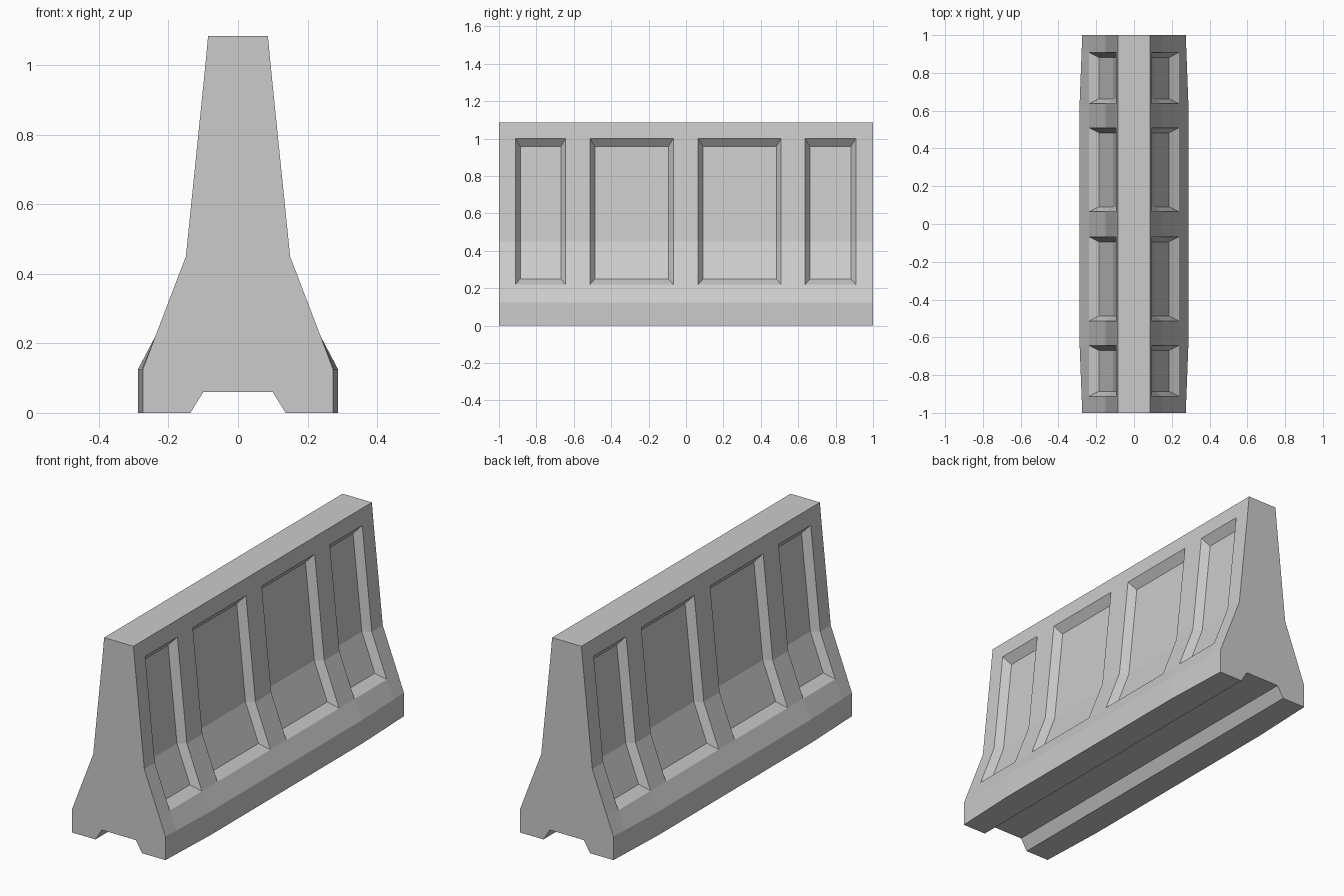
import bpy
import bmesh

if "Cube" in bpy.data.objects:
    bpy.data.objects.remove(bpy.data.objects["Cube"])

# Outer side profile (x, z), from foot to top; rows 2-4 frame the panels
SIDE = [(0.288, 0.0), (0.288, 0.125), (0.238, 0.22), (0.15, 0.45), (0.094, 1.0), (0.086, 1.085)]
GROOVE = [(0.10, 0.06), (0.137, 0.0)]
# Recessed panel floor profile and extents along the length
FLOOR = [(0.186, 0.25), (0.11, 0.45), (0.058, 0.957)]
PANELS = [(-0.912, -0.643), (-0.513, -0.068), (0.065, 0.509), (0.637, 0.908)]
INSET = 0.026
END_X = 0.274

bm = bmesh.new()
stations = [-1.0] + [y for p in PANELS for y in p] + [1.0]
panel_starts = [p[0] for p in PANELS]


def section(y):
    """Closed cross-section: right half, then the mirrored left half."""
    t = max(0.0, (abs(y) - 0.64) / 0.36)
    foot = SIDE[0][0] + (END_X - SIDE[0][0]) * t
    half = GROOVE + [(foot, z) if i < 2 else (x, z) for i, (x, z) in enumerate(SIDE)]
    pts = half + [(-x, z) for x, z in reversed(half)]
    return [bm.verts.new((x, y, z)) for x, z in pts]


def panel(a, b, rows, s, y0, y1):
    """Bevelled recess between sections a and b on side s."""
    outer = [a[r] for r in rows] + [b[r] for r in reversed(rows)]
    left = [bm.verts.new((s * x, y0 + INSET, z)) for x, z in FLOOR]
    right = [bm.verts.new((s * x, y1 - INSET, z)) for x, z in FLOOR]
    inner = left + right[::-1]
    for i in range(6):
        j = (i + 1) % 6
        bm.faces.new((outer[i], outer[j], inner[j], inner[i]))
    for i in range(2):
        bm.faces.new((left[i], left[i + 1], right[i + 1], right[i]))


# Skin the body, leaving openings where panels go
rings = [section(y) for y in stations]
n = len(rings[0])
RIGHT_ROWS = [4, 5, 6]
LEFT_ROWS = [n - 1 - r for r in RIGHT_ROWS]
open_cells = {4, 5, n - 6, n - 7}
for k in range(len(rings) - 1):
    a, b = rings[k], rings[k + 1]
    has_panel = stations[k] in panel_starts
    for i in range(n):
        if has_panel and i in open_cells:
            continue
        j = (i + 1) % n
        bm.faces.new((a[i], a[j], b[j], b[i]))
    if has_panel:
        for rows, s in ((RIGHT_ROWS, 1), (LEFT_ROWS, -1)):
            panel(a, b, rows, s, stations[k], stations[k + 1])

# End caps
bm.faces.new(rings[0])
bm.faces.new(rings[-1])
bmesh.ops.recalc_face_normals(bm, faces=bm.faces)

mesh = bpy.data.meshes.new("road_barrier")
bm.to_mesh(mesh)
bm.free()
bpy.context.collection.objects.link(bpy.data.objects.new("road_barrier", mesh))
